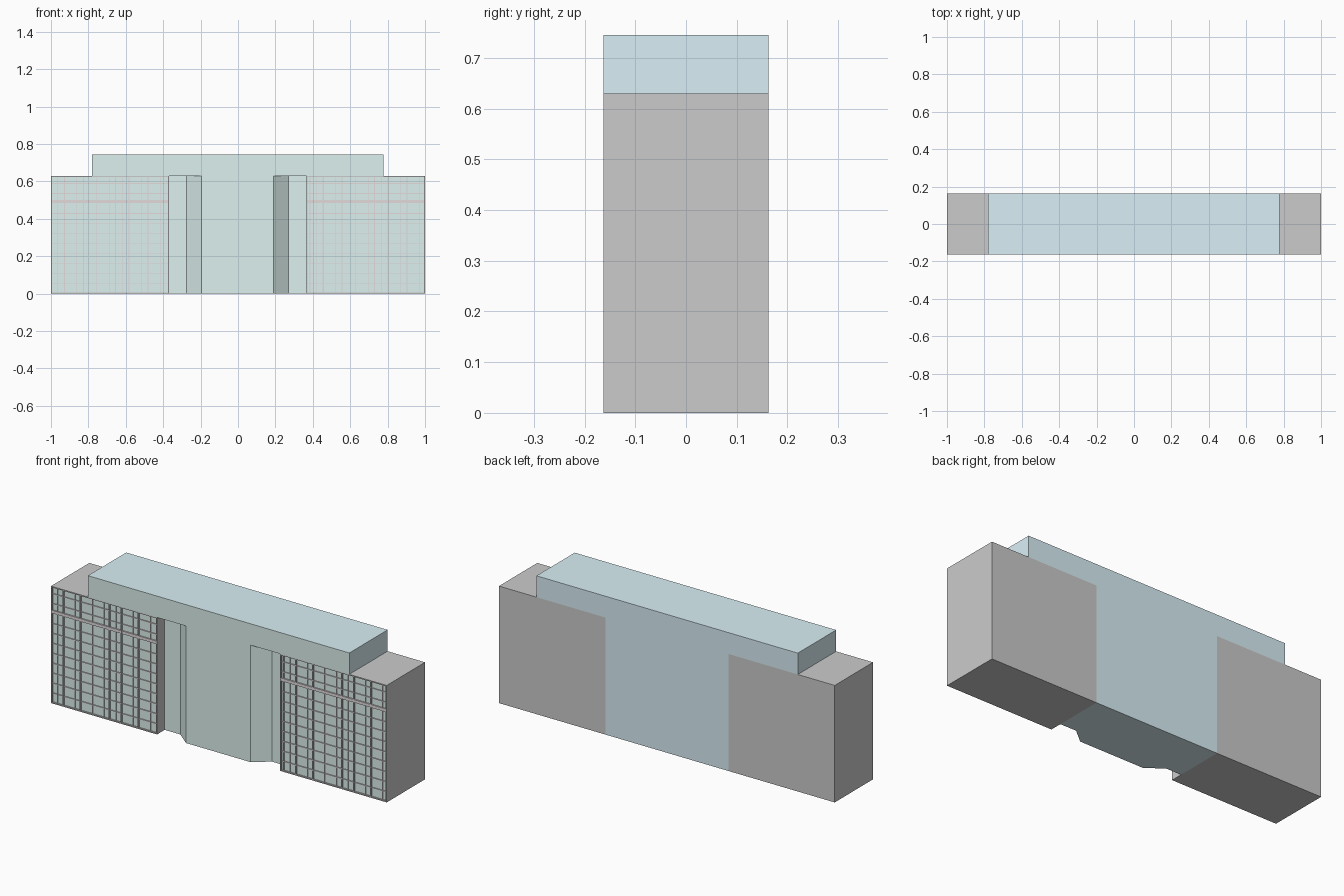
import bpy, bmesh

if "Cube" in bpy.data.objects:
    bpy.data.objects.remove(bpy.data.objects["Cube"])

FRONT, BACK, TOP = -0.163, 0.163, 0.63
GLASS_Y = -0.155


def material(name, rgb):
    m = bpy.data.materials.new(name)
    m.diffuse_color = (*rgb, 1)
    m.use_nodes = True
    m.node_tree.nodes["Principled BSDF"].inputs["Base Color"].default_value = m.diffuse_color
    return m


blue = material("blue_cladding", (0.70, 0.87, 0.93))
glass = material("green_glass", (0.72, 0.88, 0.86))
grey = material("grey_wall", (0.8, 0.8, 0.8))
frame = material("frame_grey", (0.76, 0.71, 0.72))


def finish(name, bm, mats):
    """Second material, if any, goes on faces looking forward."""
    bmesh.ops.recalc_face_normals(bm, faces=bm.faces)
    if len(mats) > 1:
        for f in bm.faces:
            f.material_index = 1 if f.normal.y < -0.1 else 0
    me = bpy.data.meshes.new(name)
    bm.to_mesh(me)
    bm.free()
    for m in mats:
        me.materials.append(m)
    ob = bpy.data.objects.new(name, me)
    bpy.context.collection.objects.link(ob)
    return ob


def add_box(bm, x0, x1, y0, y1, z0, z1):
    vs = bmesh.ops.create_cube(bm, size=1)["verts"]
    for v in vs:
        v.co = (x1 if v.co.x > 0 else x0,
                y1 if v.co.y > 0 else y0,
                z1 if v.co.z > 0 else z0)


def box(name, dims, mats):
    bm = bmesh.new()
    add_box(bm, *dims)
    return finish(name, bm, mats)


# Central block: footprint with a chamfered projecting bay, extruded
outline = [(-0.368, BACK), (-0.368, -0.098), (-0.275, -0.098), (-0.195, FRONT),
           (0.19, FRONT), (0.27, -0.098), (0.365, -0.098), (0.365, BACK)]
bm = bmesh.new()
base = bm.faces.new([bm.verts.new((x, y, 0)) for x, y in outline])
ext = bmesh.ops.extrude_face_region(bm, geom=[base], use_keep_orig=True)
for v in [g for g in ext["geom"] if isinstance(g, bmesh.types.BMVert)]:
    v.co.z = TOP
finish("central_block", bm, [blue, glass])

# Upper storey across the roof
box("roof_storey", (-0.78, 0.777, FRONT, BACK, TOP, 0.745), [blue, glass])

# Facade rhythm: major and minor mullions repeat every 0.346
PERIOD = 0.346
MAJOR = (0.0, 0.072, 0.173)
MINOR = (0.036, 0.139, 0.242, 0.312)


def mullions(offsets, x0, x1):
    xs = [-1 + k * PERIOD + o for k in range(7) for o in offsets]
    return [x for x in xs if x0 + 0.012 < x < x1 - 0.008]


def wing(side, x0, x1):
    # Solid wing with a glazed front set just behind the frame
    box(side + "_wing", (x0, x1, GLASS_Y, BACK, 0, TOP), [grey, glass])

    # Perimeter frame
    bm = bmesh.new()
    w = 0.006
    for a, b in ((x0, x0 + w), (x1 - w, x1)):
        add_box(bm, a, b, FRONT, GLASS_Y, 0, TOP)
    for a, b in ((0, w), (TOP - w, TOP)):
        add_box(bm, x0 + w, x1 - w, FRONT, GLASS_Y, a, b)
    finish(side + "_facade_frame", bm, [grey])

    # Vertical mullions
    bm = bmesh.new()
    for x in mullions(MAJOR, x0, x1):
        add_box(bm, x - 0.003, x + 0.003, FRONT, GLASS_Y, w, TOP - w)
    for x in mullions(MINOR, x0, x1):
        add_box(bm, x - 0.0015, x + 0.0015, FRONT + 0.004, GLASS_Y, w, TOP - w)
    finish(side + "_mullions", bm, [frame])

    # Floor lines and the thicker band under the upper floors
    bm = bmesh.new()
    for i in range(1, 12):
        z = i * 0.0535
        if abs(z - 0.493) > 0.02:
            add_box(bm, x0 + w, x1 - w, FRONT + 0.003, GLASS_Y, z - 0.002, z + 0.002)
    add_box(bm, x0 + w, x1 - w, FRONT + 0.001, GLASS_Y, 0.485, 0.501)
    finish(side + "_floor_bands", bm, [frame])


wing("left", -1.0, -0.368)
wing("right", 0.365, 1.0)
